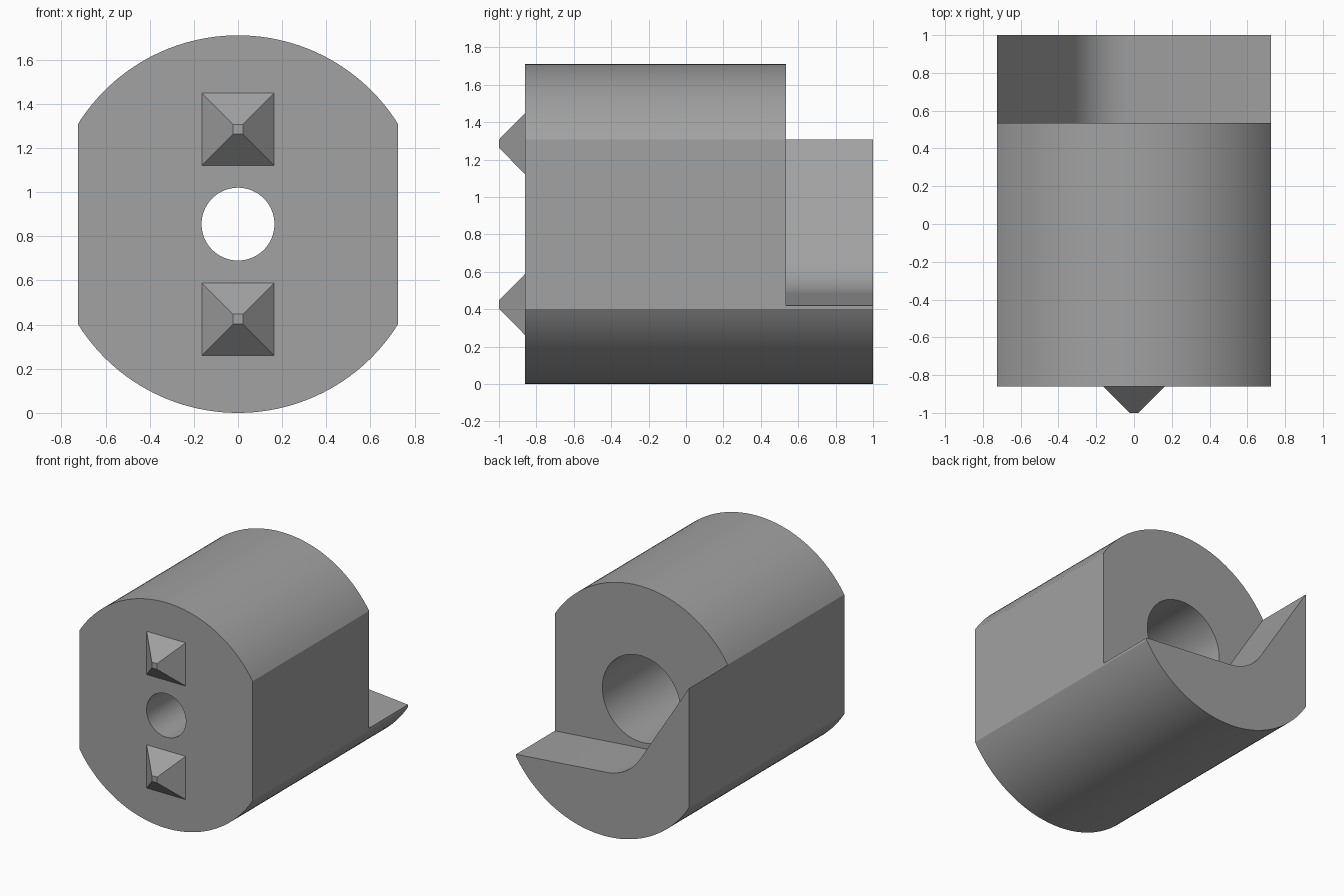
import bpy, bmesh, math

if "Cube" in bpy.data.objects:
    bpy.data.objects.remove(bpy.data.objects["Cube"])

R, CZ, HALF = 0.855, 0.855, 0.725          # barrel radius, axis height, half width of the flats
FRONT, STEP, BACK = -0.86, 0.535, 1.0

grey = bpy.data.materials.new("mid grey")
grey.diffuse_color = (0.36, 0.36, 0.36, 1)
grey.use_nodes = True
grey.node_tree.nodes["Principled BSDF"].inputs["Base Color"].default_value = grey.diffuse_color


def arc(r, a0, a1, n):
    """Points on an arc about the barrel axis, angles in degrees."""
    return [(r * math.cos(math.radians(a0 + (a1 - a0) * i / n)),
             CZ + r * math.sin(math.radians(a0 + (a1 - a0) * i / n))) for i in range(n + 1)]


def loft(name, sections):
    """Closed solid through (y, xz-profile) sections."""
    bm = bmesh.new()
    rings = [[bm.verts.new((x, y, z)) for x, z in prof] for y, prof in sections]
    n = len(rings[0])
    for a, b in zip(rings, rings[1:]):
        for i in range(n):
            j = (i + 1) % n
            bm.faces.new((a[i], a[j], b[j], b[i]))
    bm.faces.new(rings[0])
    bm.faces.new(rings[-1])
    bmesh.ops.recalc_face_normals(bm, faces=bm.faces)
    me = bpy.data.meshes.new(name)
    bm.to_mesh(me)
    bm.free()
    ob = bpy.data.objects.new(name, me)
    bpy.context.collection.objects.link(ob)
    me.materials.append(grey)
    return ob


def cut(target, cutter):
    mod = target.modifiers.new(cutter.name, 'BOOLEAN')
    mod.operation, mod.solver, mod.object = 'DIFFERENCE', 'EXACT', cutter
    bpy.context.view_layer.objects.active = target
    bpy.ops.object.modifier_apply(modifier=mod.name)
    bpy.data.objects.remove(cutter)


# Barrel with two flat sides
edge = math.degrees(math.acos(HALF / R))
profile = arc(R, edge, 180 - edge, 48) + arc(R, 180 + edge, 360 - edge, 48)
body = loft("body", [(FRONT, profile), (BACK, profile)])

# Notch at the back: steep wall, rounded corner, shallow floor
fillet = arc(0.37, 212.4, 265, 16)


def extend(p, angle, x):
    """Follow the tangent at p to the given x."""
    a = math.radians(angle)
    return (x, p[1] - (x - p[0]) * math.cos(a) / math.sin(a))


notch = ([extend(fillet[0], 212.4, -0.9)] + fillet
         + [extend(fillet[-1], 265, 0.9), (0.9, 2.0), (-0.9, 2.0)])
cut(body, loft("notch_cutter", [(STEP, notch), (1.2, notch)]))

# Stepped bore: narrow at the front, wide from the back
narrow, wide = arc(0.165, 0, 354.375, 63), arc(0.327, 0, 354.375, 63)
cut(body, loft("bore_cutter", [(-1.1, narrow), (-0.4, narrow), (-0.4, wide), (0.8, wide)]))

bpy.ops.object.select_all(action='DESELECT')
body.select_set(True)
bpy.context.view_layer.objects.active = body
bpy.ops.object.shade_smooth_by_angle(angle=math.radians(20))


# Two blunt pyramid studs on the front
def square(h, z):
    return [(-h, z - h), (h, z - h), (h, z + h), (-h, z + h)]


for name, z in (("upper_stud", CZ + 0.43), ("lower_stud", CZ - 0.43)):
    loft(name, [(-1.0, square(0.022, z)), (FRONT, square(0.164, z))])
